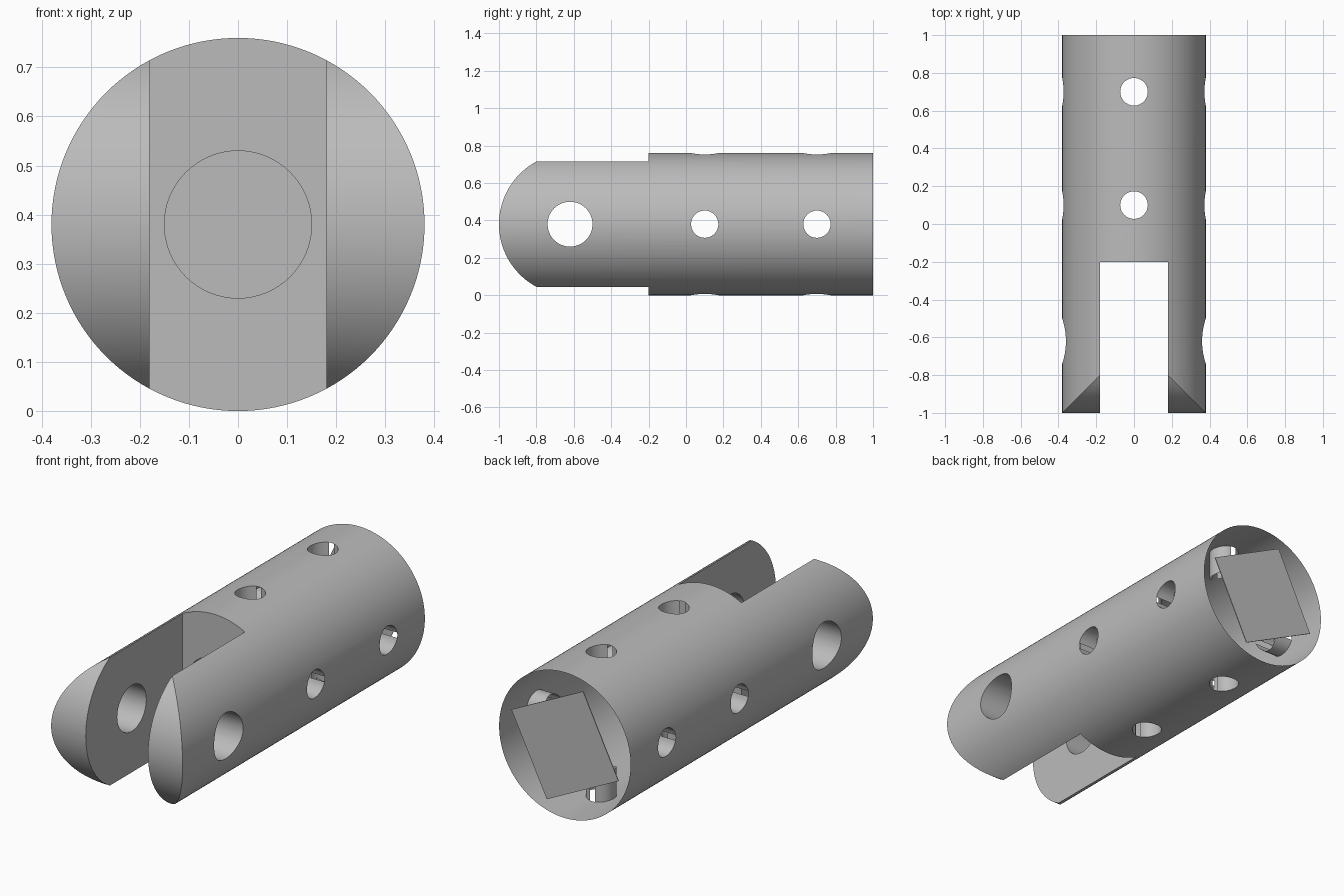
import bpy
import bmesh
import math
from mathutils import Matrix, Vector

if "Cube" in bpy.data.objects:
    bpy.data.objects.remove(bpy.data.objects["Cube"])

R = 0.38                       # body radius, also height of the axis
SOCKET_HALF = 0.231            # half width of the square socket
SOCKET_TURN = math.radians(26.3)
PIN_Y = -0.62

steel = bpy.data.materials.new("plain_grey")
steel.use_nodes = True
grey = (0.5, 0.5, 0.5, 1)
steel.diffuse_color = grey
steel.node_tree.nodes["Principled BSDF"].inputs["Base Color"].default_value = grey


def make_object(name, bm):
    mesh = bpy.data.meshes.new(name)
    bmesh.ops.recalc_face_normals(bm, faces=bm.faces)
    bm.to_mesh(mesh)
    bm.free()
    mesh.materials.append(steel)
    obj = bpy.data.objects.new(name, mesh)
    bpy.context.collection.objects.link(obj)
    return obj


def rod(name, radius, length, center, axis, sides=64):
    bm = bmesh.new()
    turn = Vector((0, 0, 1)).rotation_difference(Vector(axis)).to_matrix().to_4x4()
    bmesh.ops.create_cone(bm, cap_ends=True, segments=sides, radius1=radius,
                          radius2=radius, depth=length,
                          matrix=Matrix.Translation(center) @ turn)
    return make_object(name, bm)


def block(name, size, center, turn=0):
    bm = bmesh.new()
    bmesh.ops.create_cube(bm, size=1, matrix=Matrix.Translation(center)
                          @ Matrix.Rotation(turn, 4, "Y") @ Matrix.Diagonal((*size, 1)))
    return make_object(name, bm)


def rounded_tip():
    # Side profile with a nose concentric with the pin hole
    bm = bmesh.new()
    points = []
    for i in range(49):
        a = math.radians(-65 + 130 * i / 48)
        points.append((PIN_Y - R * math.cos(a), R + R * math.sin(a)))
    shoulder = points[-1][0]
    points += [(shoulder, 1), (2, 1), (2, -0.3), (shoulder, -0.3)]
    face = bm.faces.new([bm.verts.new((-1, y, z)) for y, z in points])
    moved = bmesh.ops.extrude_face_region(bm, geom=[face])["geom"]
    bmesh.ops.translate(bm, vec=(2, 0, 0),
                        verts=[v for v in moved if isinstance(v, bmesh.types.BMVert)])
    return make_object("tip_cutter", bm)


# Round body
body = rod("yoke_body", R, 2, (0, 0, R), (0, 1, 0), 128)

# Fork slot, pin hole, centre bore, square socket and cross holes
cutters = [
    (rounded_tip(), "INTERSECT"),
    (block("slot_cutter", (0.36, 1, 2), (0, -0.7, R)), "DIFFERENCE"),
    (rod("pin_cutter", 0.12, 2, (0, PIN_Y, R), (1, 0, 0)), "DIFFERENCE"),
    (rod("bore_cutter", 0.15, 0.6, (0, 0, R), (0, 1, 0)), "DIFFERENCE"),
    (block("socket_cutter", (2 * SOCKET_HALF, 2, 2 * SOCKET_HALF),
           (0, 1, R), SOCKET_TURN), "DIFFERENCE"),
]
for y in (0.1, 0.7):
    for axis in ((1, 0, 0), (0, 0, 1)):
        cutters.append((rod("cross_cutter", 0.073, 2, (0, y, R), axis, 32), "DIFFERENCE"))

for cutter, operation in cutters:
    cutter.hide_render = True
    mod = body.modifiers.new("cut", "BOOLEAN")
    mod.object = cutter
    mod.operation = operation
    mod.solver = "EXACT"

bpy.context.view_layer.update()
graph = bpy.context.evaluated_depsgraph_get()
result = bpy.data.meshes.new_from_object(body.evaluated_get(graph))
body.modifiers.clear()
body.data = result
for cutter, _ in cutters:
    bpy.data.objects.remove(cutter)

# Open the rear end: only the thin shell, hole sleeves and bore remain
spin = Matrix.Rotation(SOCKET_TURN, 3, "Y")
sides = [spin @ Vector((1, 0, 0)), spin @ Vector((0, 0, 1))]
bm = bmesh.new()
bm.from_mesh(result)


def is_open(face):
    y = face.calc_center_median().y
    if abs(face.normal.y) > 0.99:
        return y > -0.1
    for side in sides:
        if abs(face.normal.dot(side)) > 0.99 and all(
                abs(abs((v.co - Vector((0, 0, R))).dot(side)) - SOCKET_HALF) < 0.001
                for v in face.verts):
            return True
    return False


bmesh.ops.delete(bm, geom=[f for f in bm.faces if is_open(f)], context="FACES")
bm.to_mesh(result)
bm.free()
result.materials.clear()
result.materials.append(steel)

# Square plate on the rear end
block("end_plate", (2 * SOCKET_HALF, 0.004, 2 * SOCKET_HALF), (0, 0.998, R), SOCKET_TURN)

bpy.ops.object.select_all(action="DESELECT")
body.select_set(True)
bpy.context.view_layer.objects.active = body
bpy.ops.object.shade_smooth_by_angle(angle=math.radians(30))
